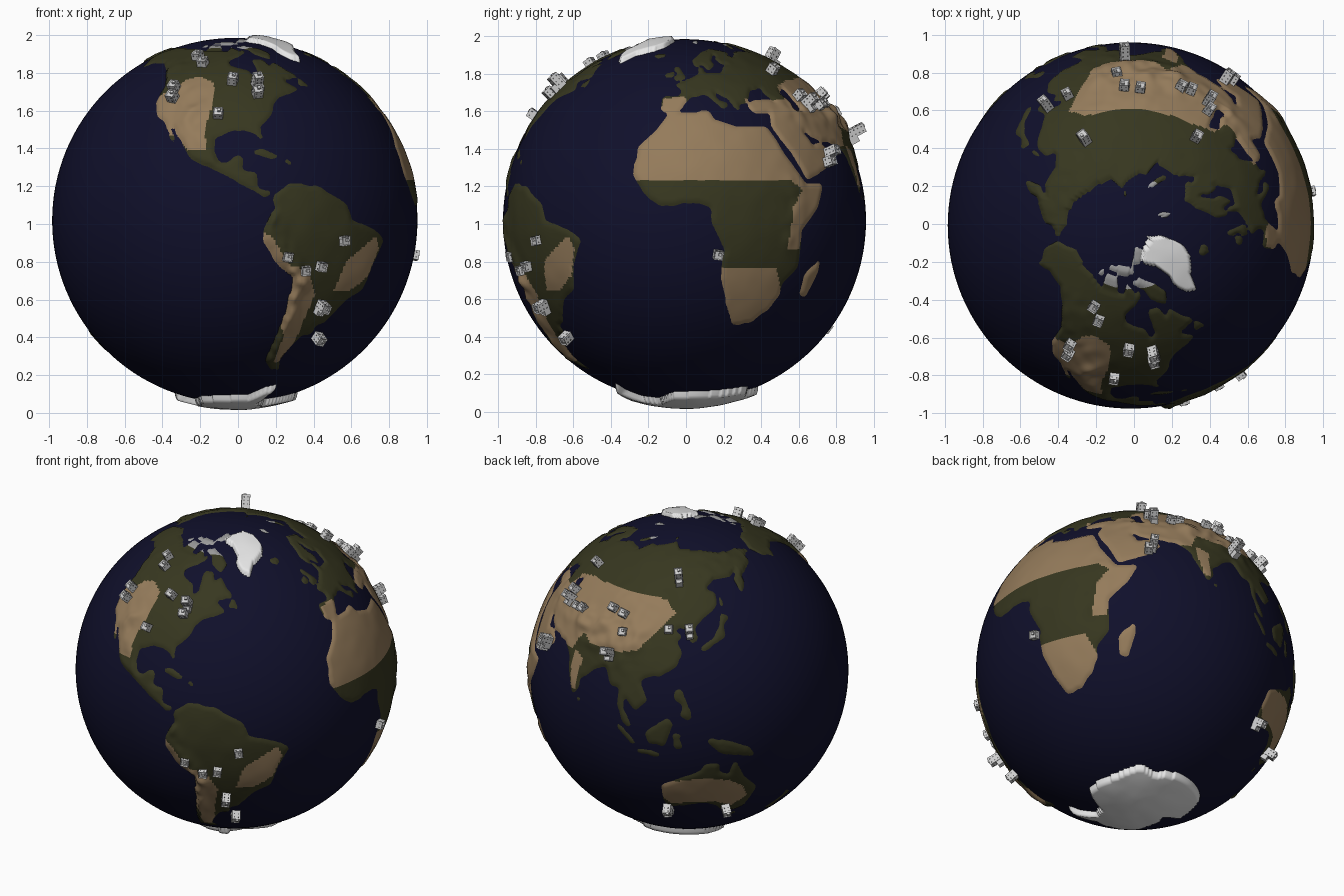
import bpy, bmesh, math, random
from mathutils import Vector, Matrix, noise

random.seed(4)
CENTRE, R = Vector((-0.017, -0.008, 1.018)), 0.967
STEP = 0.75
NX, NY = int(360 / STEP), int(180 / STEP)


def material(name, rgb):
    m = bpy.data.materials.new(name)
    m.diffuse_color = (*rgb, 1)
    return m


SEA = material("navy_sea", (0.005, 0.005, 0.024))
LAND = [material("olive_land", (0.038, 0.038, 0.014)), material("tan_desert", (0.30, 0.20, 0.105)),
        material("white_ice", (0.82, 0.82, 0.82)), material("grey_tundra", (0.33, 0.33, 0.33))]
WALL = material("light_grey_wall", (0.62, 0.62, 0.62))
WINDOW = material("dark_grey_window", (0.12, 0.12, 0.12))

# Coast outlines as (longitude, latitude)
north_america = [(-168, 66), (-156, 71), (-128, 70), (-115, 68), (-95, 68), (-94, 71.5), (-86, 68), (-82, 69),
    (-82, 67), (-87, 64), (-94, 61), (-93, 58), (-82, 55), (-80, 51), (-77, 53), (-78, 58), (-78, 62), (-72, 62),
    (-69, 58), (-65, 60), (-61, 56), (-56, 52), (-66, 50), (-60, 46), (-66, 44), (-70, 43), (-74, 40), (-76, 35),
    (-81, 31), (-80, 26), (-83, 29), (-90, 30), (-97, 27), (-97, 22), (-95, 18), (-91, 19), (-90, 21), (-87, 21),
    (-88, 16), (-83, 15), (-83, 10), (-78, 9), (-80, 7.3), (-85, 10), (-92, 14), (-96, 16), (-105, 20), (-109, 26),
    (-113, 31), (-114.5, 31), (-109.5, 23), (-112, 25), (-117, 33), (-121, 35), (-124, 40), (-124, 48), (-130, 55),
    (-140, 60), (-150, 60), (-162, 55), (-157, 58), (-165, 61)]
south_america = [(-77, 8), (-72, 12), (-62, 10.5), (-52, 5), (-50, 0), (-40, -3), (-35, -6), (-39, -14), (-41, -22),
    (-48, -26), (-54, -34), (-58, -35), (-57, -38), (-62, -39), (-65, -43), (-68, -50), (-65, -55), (-71, -54),
    (-75, -50), (-73, -40), (-71, -30), (-70, -18), (-76, -14), (-81, -6), (-80, -1), (-77, 4), (-78, 8)]
africa = [(-6, 36), (10, 37), (11, 34), (20, 31), (32, 31), (33.5, 28), (36.5, 21), (42.5, 12), (51, 12), (47, 4),
    (40, -3), (40, -15), (35, -20), (35, -24), (32, -29), (26, -34), (19, -35), (15, -27), (12, -17), (13, -9),
    (9, -1), (9, 4), (4, 6), (-8, 4.5), (-13, 9), (-17, 14.5), (-16, 24), (-10, 30)]
europe = [(-9, 37), (-9, 43), (-2, 43.5), (-1, 46), (-4.5, 48.5), (2, 51), (8, 54), (8, 57), (10.5, 57.5), (11, 54),
    (20, 54.5), (24, 58), (30, 60), (23, 60), (21.5, 63), (25, 65.5), (22, 65.5), (17, 61), (19, 60), (14, 55.5),
    (11, 59), (6, 58), (5, 62), (14, 68), (25, 71), (41, 67), (33, 66.5), (37, 64), (44, 66.5), (45, 68), (60, 69),
    (60, 50), (50, 46), (47, 43), (41, 41.5), (37, 45), (39, 47), (31, 46), (28, 42), (26, 40.5), (23, 40), (23, 37),
    (21, 38), (19, 42), (13, 45.5), (14, 42), (18.5, 40), (16, 38), (10, 44), (3, 43), (0, 40), (-2, 37), (-5.5, 36)]
asia = [(59, 69), (68, 68), (73, 73), (80, 73), (104, 78), (113, 74), (140, 73), (160, 70), (180, 69), (180, 65),
    (178, 62), (170, 60), (163, 58), (162, 55), (157, 51), (156, 57), (163, 61.5), (155, 59), (142, 59), (135, 55),
    (141, 53), (140, 48), (131, 43), (127.5, 40), (129, 36), (126, 34.5), (125, 39), (121, 40.5), (118, 39),
    (122, 37), (119.5, 35), (122, 31), (120, 26), (114, 22.5), (108, 21.5), (106, 19), (109, 13), (105, 9),
    (100.5, 13.5), (100, 9), (104, 2), (101, 2.5), (98, 9), (98, 16), (94, 16), (91, 22.5), (87, 21), (80, 15),
    (80, 12), (77.5, 8), (73, 17), (72, 21), (67, 25), (57, 26), (52, 27.5), (49, 30), (48, 29.5), (51, 24.5),
    (56, 25.5), (60, 22), (55, 17), (44, 13), (40, 21), (35.5, 28), (34, 31.5), (36, 36.5), (28, 36.5), (26.5, 40),
    (33, 42), (41, 41), (44, 45), (50, 47), (59, 51)]
australia = [(114, -22), (122, -18), (129, -15), (131, -11.5), (136, -12), (136, -15), (140, -17.5), (142, -11),
    (146, -19), (153, -26), (150, -37), (146, -39), (140, -38), (137, -34), (131, -31.5), (124, -33), (115, -34.5)]
antarctica = [(-180, -78), (-150, -77), (-130, -74), (-100, -73), (-75, -72), (-66, -66), (-57, -63.5), (-62, -68),
    (-62, -75), (-40, -78), (-25, -75), (-10, -71), (30, -69.5), (55, -66), (70, -69), (80, -67), (110, -66),
    (135, -66), (150, -68.5), (170, -71.5), (165, -78), (180, -78), (180, -91), (-180, -91)]
greenland = [(-73, 78), (-60, 82), (-32, 83.5), (-18, 80), (-20, 73), (-27, 69), (-40, 65), (-44, 60), (-50, 62),
    (-54, 67), (-52, 70), (-58, 75)]
arctic_islands = [[(-80, 73), (-68, 70), (-62, 66), (-66, 62), (-74, 65), (-78, 69), (-90, 72)],
    [(-90, 77), (-80, 83), (-62, 82), (-76, 78)], [(-117, 73), (-105, 73), (-101, 69), (-115, 69)],
    [(-125, 72), (-122, 74), (-118, 72)], [(-120, 76), (-96, 77), (-82, 75.5), (-95, 74), (-115, 74.5)],
    [(52, 71), (60, 76), (68, 77), (57, 71)], [(11, 79), (20, 80.5), (26, 80), (17, 77)],
    [(96, 79), (100, 81), (105, 79)], [(-180, 69), (-170, 66), (-180, 65)]]
atlantic_islands = [[(-5, 50), (1, 51.5), (-2, 56), (-4, 58.5), (-6, 57), (-3, 54), (-5, 52)],
    [(-10, 52), (-6, 52.5), (-6, 55), (-10, 54)], [(-24, 65), (-22, 66.3), (-15, 66), (-14, 64.7), (-19, 63.4)],
    [(-85, 22), (-80, 23), (-74, 20), (-78, 20)], [(-74, 19.8), (-69, 19), (-72, 18)],
    [(-59, 48), (-56, 51.5), (-53, 47)], [(44, -17), (49.5, -12.5), (50, -16), (47, -25), (44, -24)],
    [(80, 9), (82, 7), (80, 6)]]
pacific_islands = [[(145, -41), (148, -41), (147, -43.5)],
    [(173, -35), (178, -38), (175, -41.5), (171, -46), (167, -46), (172, -41), (174, -39)],
    [(131, -1), (138, -2), (147, -6), (150, -10.5), (143, -8.5), (138, -8), (133, -4)],
    [(109, 1), (117, 7), (119, 5), (116, -4), (110, -3)], [(95, 5.5), (104, -2), (106, -6), (101, -2)],
    [(105, -6), (114, -7), (114, -8.7), (106, -7.7)], [(119, 1), (125, 1.5), (121, 0), (123, -5), (120, -5)],
    [(120, 18), (122, 18), (126, 8), (125, 6), (122, 8), (123, 12), (120, 14)],
    [(130, 33), (136, 36), (140, 41), (141, 45), (145, 43.5), (141, 40), (141, 36), (136, 34), (131, 31)],
    [(142, 54), (144, 49), (142, 46)]]
caspian = [(47, 45), (52, 47), (53, 42), (54, 37), (49, 37.5), (50, 40)]

# Dry regions painted tan
west_desert = [(-126, 42), (-117, 44), (-114, 49), (-108, 51), (-100, 48), (-99, 40), (-101, 30), (-100, 22),
    (-106, 22), (-112, 27), (-120, 30)]
south_deserts = [[(-82, -4), (-79, -5), (-73, -14), (-66, -16), (-62, -24), (-64, -34), (-65, -43), (-68, -51),
    (-72, -50), (-71, -38), (-76, -28), (-82, -10)],
    [(-40, -5), (-52, -13), (-55, -23), (-48, -23), (-41, -18), (-38, -9)],
    [(11, -15.5), (31, -15.5), (33, -20), (36, -26), (30, -36), (14, -36)],
    [(43, -26), (51, -26), (51, -11), (43, -11)],
    [(113, -21), (121, -19.5), (130, -18), (140, -20), (146, -24), (149, -30), (143, -35), (135, -31), (126, -31),
     (117, -32), (113, -28)]]
north_deserts = [[(-18, 12.5), (36, 12.5), (40, 9), (36, 4), (34, -9), (39, -9), (42, -2), (54, 10), (62, 22),
    (62, 40), (26, 42), (25, 35.5), (12, 37.5), (-5, 36), (-18, 36)],
    [(-10, 36), (-9.5, 41.5), (-1, 42.5), (1, 40), (-1, 36)],
    [(46, 40), (48, 47), (60, 50), (100, 51), (112, 50), (118, 45), (112, 40), (108, 36), (103, 30), (95, 28),
     (82, 28), (76, 31), (72, 24), (60, 24), (46, 34)],
    [(74, 24), (79, 22), (78, 10), (76, 10), (74, 18)]]

# Mountain ranges: start, end, width in degrees, height
ranges = [(75, 34, 97, 29, 6, .020), (80, 37, 100, 37, 6, .013), (45, 37, 68, 35, 5, .011), (-79, 0, -68, -20, 3, .017),
    (-69, -20, -72, -48, 3, .015), (-125, 55, -107, 38, 6, .011), (-107, 35, -100, 19, 4, .009),
    (38, 12, 36, -5, 4, .009), (85, 48, 110, 50, 6, .007), (130, 65, 160, 65, 8, .007)]


def cells(poly):
    """Grid points inside an outline, filled row by row."""
    for j in range(NY + 1):
        lat = -90 + j * STEP
        xs = sorted(x0 + (lat - y0) * (x1 - x0) / (y1 - y0)
                    for (x0, y0), (x1, y1) in zip(poly, poly[1:] + poly[:1]) if (y0 <= lat) != (y1 <= lat))
        for a, b in zip(xs[::2], xs[1::2]):
            for i in range(math.ceil((a + 180) / STEP), math.floor((b + 180) / STEP) + 1):
                yield i % NX, j


def direction(lon, lat):
    a, b = math.radians(lon), math.radians(lat)
    return Vector((math.cos(b) * math.cos(a), math.cos(b) * math.sin(a), math.sin(b)))


def relief(lon, lat):
    total, k = 0, math.cos(math.radians(lat))
    for x0, y0, x1, y1, w, h in ranges:
        dx, dy = (x1 - x0) * k, y1 - y0
        px, py = (lon - x0) * k, lat - y0
        t = max(0, min(1, (px * dx + py * dy) / (dx * dx + dy * dy)))
        d2 = (px - t * dx) ** 2 + (py - t * dy) ** 2
        if d2 < 6 * w * w:
            total += h * math.exp(-d2 / (w * w))
    return total


# Ocean ball
bpy.ops.mesh.primitive_uv_sphere_add(segments=128, ring_count=64, radius=R, location=CENTRE)
ocean = bpy.context.object
ocean.name = "ocean"
ocean.data.materials.append(SEA)
bpy.ops.object.shade_smooth()

# Land mask and colour regions
mask = [bytearray(NX) for _ in range(NY + 1)]
for poly in [north_america, south_america, africa, europe, asia, australia, antarctica, greenland,
             *arctic_islands, *atlantic_islands, *pacific_islands]:
    for i, j in cells(poly):
        mask[j][i] = 1
for i, j in cells(caspian):
    mask[j][i] = 0
tan = {c for poly in [west_desert, *south_deserts, *north_deserts] for c in cells(poly)}
ice = set(cells(greenland))


def softness(i, j):
    return sum(mask[max(0, min(NY, j + b))][(i + a) % NX] for a in (-1, 0, 1) for b in (-1, 0, 1)) / 9


soft = [[softness(i, j) for i in range(NX)] for j in range(NY + 1)]
bm = bmesh.new()
points = {}


def land_vert(i, j):
    if (i, j) not in points:
        lon, lat, f = -180 + i * STEP, -90 + j * STEP, soft[j][i]
        d = direction(lon, lat)
        h = -0.006 + 0.013 * f
        if f > 0.5:
            h += f * f * (relief(lon, lat) * (1 + noise.noise(d * 14)) + 0.003 * noise.noise(d * 9))
            h += f * (0.028 if lat < -60 else 0.018 if (i, j) in ice else 0)
        points[i, j] = bm.verts.new(CENTRE + d * (R + h))
    return points[i, j]


def land_colour(i, j):
    lon, lat = -180 + i * STEP, -90 + j * STEP
    if lat < -60 or any(((i + a) % NX, j + b) in ice for a in (-1, 0, 1) for b in (-1, 0, 1)):
        return 2
    if lat > 74 and not 80 < lon < 130 or lat > 69.5 and -126 < lon < -60:
        return 3
    return 1 if (i, j) in tan else 0


for j in range(NY):
    for i in range(NX):
        n = (i + 1) % NX
        if max(soft[j][i], soft[j][n], soft[j + 1][i], soft[j + 1][n]) > 0.4:
            f = bm.faces.new([land_vert(*c) for c in ((i, j), (n, j), (n, j + 1), (i, j + 1))])
            f.material_index, f.smooth = land_colour(i, j), True
bmesh.ops.remove_doubles(bm, verts=bm.verts[:], dist=1e-5)
mesh = bpy.data.meshes.new("continents")
bm.to_mesh(mesh)
bm.free()
for m in LAND:
    mesh.materials.append(m)
bpy.context.collection.objects.link(bpy.data.objects.new("continents", mesh))


def box(bm, x, y, z0, z1, sx, sy, rim=0, mat=0):
    """Block from z0 to z1; rim makes a sunken roof with a parapet."""
    m = Matrix.Translation((x, y, (z0 + z1) / 2)) @ Matrix.Diagonal((sx, sy, z1 - z0, 1))
    verts = bmesh.ops.create_cube(bm, size=1, matrix=m)["verts"]
    faces = {f for v in verts for f in v.link_faces}
    for f in faces:
        f.material_index = mat
        f.normal_update()
    if rim:
        top = max(faces, key=lambda f: f.calc_center_median().z)
        bmesh.ops.inset_region(bm, faces=[top], thickness=rim)
        bmesh.ops.translate(bm, verts=top.verts[:], vec=(0, 0, -0.006))


def building(name, lon, lat, h):
    w = 0.05
    bm = bmesh.new()
    box(bm, 0, 0, -0.02, h, w, w, 0.007)
    box(bm, 0.006, 0.006, h - 0.007, h + 0.005, 0.016, 0.016)
    if h > 0.06:  # lower wing beside the towers
        box(bm, 0, -w * 0.8, -0.02, h * 0.5, w * 0.85, w * 0.6, 0.006)
    for row in range(int(h / 0.024)):  # window plates on the side walls
        z = h - 0.014 - row * 0.022
        for o in (-0.012, 0.012):
            for s in (-w / 2, w / 2):
                box(bm, s, o, z - 0.005, z + 0.003, 0.002, 0.007, mat=1)
                box(bm, o, s, z - 0.005, z + 0.003, 0.007, 0.002, mat=1)
    up = direction(lon, lat)
    east = Vector((0, 0, 1)).cross(up).normalized()
    basis = Matrix((east, up.cross(east), up)).transposed().to_4x4()
    spin = Matrix.Rotation(random.uniform(-0.25, 0.25), 4, 'Z')
    bm.transform(Matrix.Translation(CENTRE + up * (R + 0.004)) @ basis @ spin)
    mesh = bpy.data.meshes.new(name)
    bm.to_mesh(mesh)
    bm.free()
    mesh.materials.append(WALL)
    mesh.materials.append(WINDOW)
    bpy.context.collection.objects.link(bpy.data.objects.new(name, mesh))


# Buildings: longitude, latitude, height
west = [(-117, 45, .06), (-116, 41, .06), (-108.7, 57.7, .045), (-114.5, 61.6, .045), (-91, 48.7, .055),
    (-96.2, 34.9, .045), (-80, 47, .085), (-80.5, 43, .055), (-53.7, -6.2, .035), (-73.2, -11.2, .035),
    (-66.8, -15.6, .035), (-61.4, -14.3, .04), (-58.5, -27, .075), (-54.7, -39, .055)]
east = [(10.7, -10.7, .035), (116, -34, .065), (141, -35, .065), (92, 27.6, .11), (95.3, 35.6, .045), (92.6, 42, .05),
    (86, 43, .05), (115.8, 39, .045), (125, 39, .08), (118, 59, .095), (53.5, 54, .055), (70, 38.5, .055),
    (66, 38, .055), (58, 39, .085), (56, 42, .055), (57, 21.5, .075), (55, 18.5, .055)]
for n, spec in enumerate(west + east, 1):
    building(f"building_{n:02d}", *spec)
